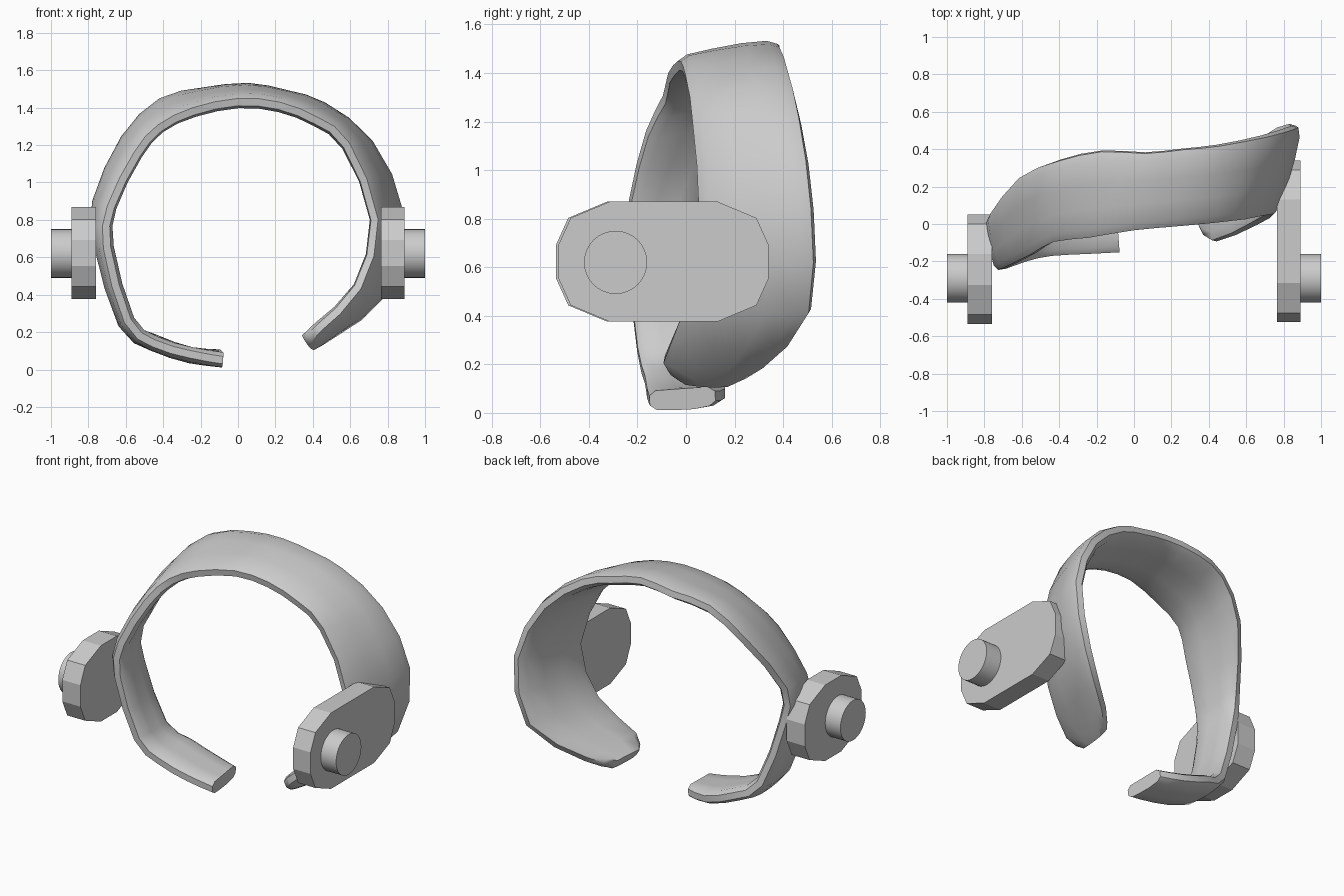
import bpy, bmesh, math
from mathutils import Vector

cube = bpy.data.objects.get("Cube")
if cube:
    bpy.data.objects.remove(cube, do_unlink=True)

# One plain grey for everything
grey = bpy.data.materials.new("plain grey")
grey.use_nodes = True
colour = (0.6, 0.6, 0.6, 1)
grey.diffuse_color = colour
grey.node_tree.nodes["Principled BSDF"].inputs["Base Color"].default_value = colour


def finish(bm, name, angle):
    """Turn a bmesh into a shaded object with the shared material."""
    bmesh.ops.recalc_face_normals(bm, faces=bm.faces)
    mesh = bpy.data.meshes.new(name)
    bm.to_mesh(mesh)
    bm.free()
    obj = bpy.data.objects.new(name, mesh)
    bpy.context.collection.objects.link(obj)
    mesh.materials.append(grey)
    bpy.ops.object.select_all(action="DESELECT")
    obj.select_set(True)
    bpy.context.view_layer.objects.active = obj
    bpy.ops.object.shade_smooth_by_angle(angle=math.radians(angle))
    return obj


def loft(rings):
    """Skin closed rings of points and cap both ends."""
    bm = bmesh.new()
    loops = [[bm.verts.new(p) for p in ring] for ring in rings]
    for low, high in zip(loops, loops[1:]):
        for i in range(len(low)):
            j = (i + 1) % len(low)
            bm.faces.new((low[i], low[j], high[j], high[i]))
    bm.faces.new(loops[0])
    bm.faces.new(loops[-1])
    return bm


def refine(points):
    """Insert a Catmull-Rom midpoint between neighbours."""
    result = [points[0]]
    last = len(points) - 1
    for i in range(last):
        a, b = points[i], points[i + 1]
        before, after = points[max(i - 1, 0)], points[min(i + 2, last)]
        result += [(a + b) * 0.5 + (a + b - before - after) / 16, b]
    return result


# Band: front rim and back rim, from the right tip over the top to the left tip
front_rim = [(-.08, -.15, .05), (-.25, -.16, .08), (-.45, -.17, .14),
             (-.59, -.2, .26), (-.7, -.24, .65), (-.68, -.23, .87),
             (-.54, -.16, 1.15), (-.42, -.09, 1.29), (-.24, -.07, 1.38),
             (0, -.03, 1.43), (.22, -.01, 1.41), (.42, .01, 1.33),
             (.58, .03, 1.2), (.73, .06, .8), (.64, 0, .44),
             (.43, -.09, .22), (.36, -.02, .15)]
back_rim = [(-.1, .12, .07), (-.25, .16, .08), (-.45, .15, .15),
            (-.6, .1, .25), (-.73, .05, .65), (-.75, .06, .89),
            (-.6, .25, 1.23), (-.4, .34, 1.43), (-.17, .39, 1.48),
            (.06, .38, 1.5), (.26, .4, 1.46), (.45, .42, 1.4),
            (.7, .47, 1.2), (.86, .52, .84), (.78, .51, .42),
            (.5, .32, .2), (.39, .2, .14)]
front_rim = refine([Vector(p) for p in front_rim])
back_rim = refine([Vector(p) for p in back_rim])

# Cross-section: position across the band, height off its middle surface
outer = [(0, .5), (.1, 1), (.35, 1.15), (.65, 1.2), (.9, 1), (1, .5)]
section = outer + [(s, -min(h, 1)) for s, h in reversed(outer)]
half_thickness = 0.04

middles = [(f + b) / 2 for f, b in zip(front_rim, back_rim)]
rings = []
for i, (f, b) in enumerate(zip(front_rim, back_rim)):
    along = middles[min(i + 1, len(middles) - 1)] - middles[max(i - 1, 0)]
    normal = (b - f).cross(along).normalized()
    if normal.dot(middles[i] - Vector((0, 0, .75))) < 0:
        normal.negate()
    rings.append([f.lerp(b, s) + normal * h * half_thickness for s, h in section])
finish(loft(rings), "head_band", 50)


def side_plate(name, x_inner, x_outer, y_front, y_back):
    """Upright plate with corners clipped by two chamfers."""
    centre_y, centre_z = (y_front + y_back) / 2, 0.623
    reach, rise = (y_back - y_front) / 2, 0.247
    corner = [(reach, .07), (reach - .05, .18), (reach - .21, rise)]
    upper = corner + [(-y, z) for y, z in reversed(corner)]
    outline = upper + [(-y, -z) for y, z in upper]
    rings = [[(x, centre_y + y, centre_z + z) for y, z in outline]
             for x in (x_inner, x_outer)]
    finish(loft(rings), name, 10)


def side_knob(name, x_inner, x_outer):
    """Short round peg on the outer face of a plate."""
    turns = [math.tau * i / 32 for i in range(32)]
    rings = [[(x, -.29 + .13 * math.cos(t), .62 + .13 * math.sin(t)) for t in turns]
             for x in (x_inner, x_outer)]
    finish(loft(rings), name, 40)


# Ear pieces, the left one longer than the right
side_plate("left_plate", .765, .89, -.525, .34)
side_plate("right_plate", -.76, -.89, -.535, .05)
side_knob("left_knob", .88, 1)
side_knob("right_knob", -.88, -1)
